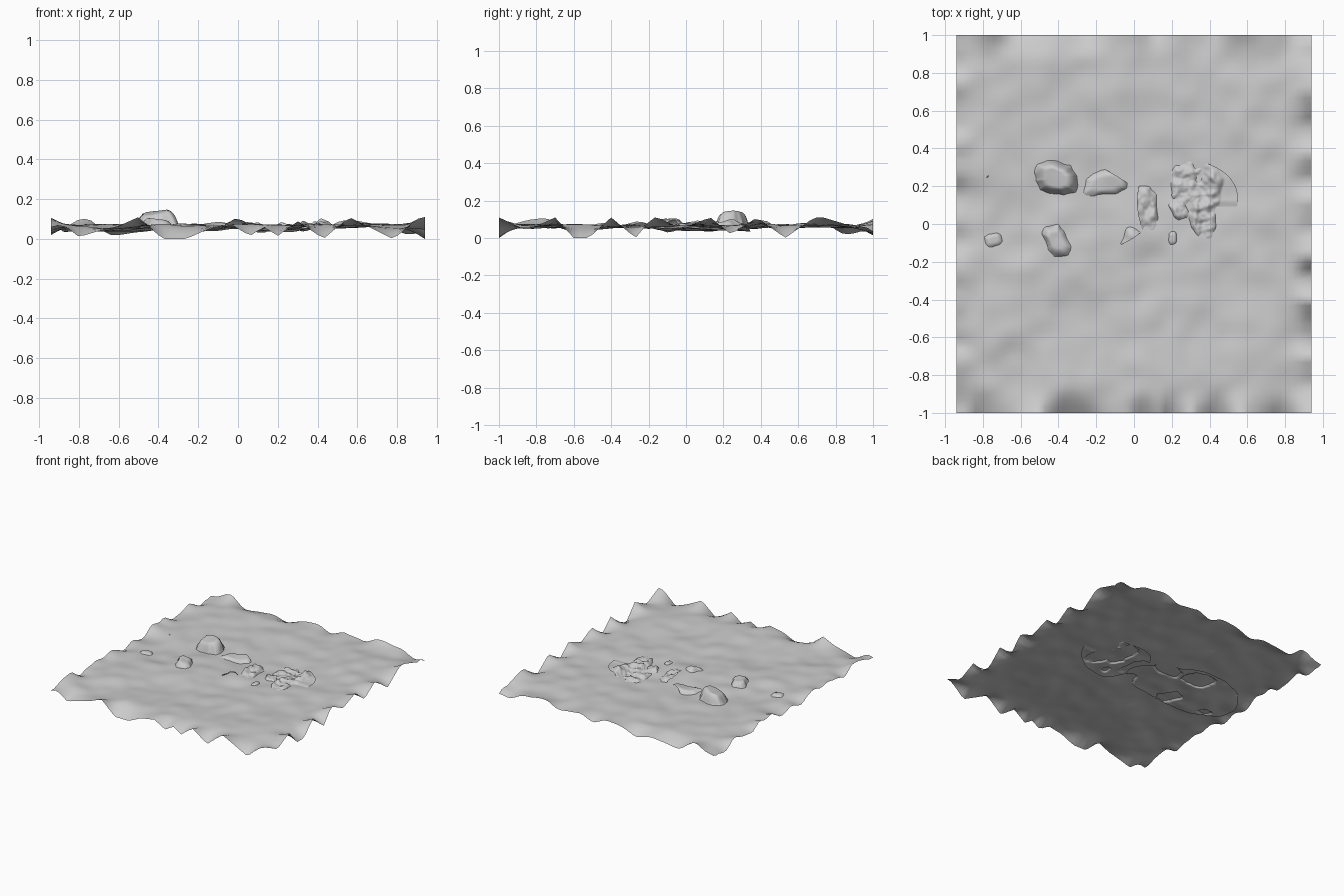
import bpy, bmesh, math
from mathutils import Vector, noise

if "Cube" in bpy.data.objects:
    bpy.data.objects.remove(bpy.data.objects["Cube"])

HX, HY = 0.94, 1.0

# Edge heights along the front and right borders (position, z)
FRONT = [(-.94, .11), (-.8, .01), (-.7, .04), (-.6, .065), (-.5, .11), (-.38, 0), (-.26, 0),
         (-.15, .05), (-.03, .07), (.06, .015), (.13, .06), (.2, .015), (.3, .09), (.43, 0),
         (.56, .11), (.68, .05), (.78, 0), (.94, .11)]
RIGHT = [(-1, .11), (-.85, .04), (-.7, .11), (-.6, 0), (-.52, 0), (-.4, .11), (-.27, 0),
         (-.17, .12), (-.03, .05), (.13, .11), (.24, .02), (.38, .11), (.53, 0), (.7, .12),
         (.9, .06), (1, .11)]


def interp(table, t):
    for (a, za), (b, zb) in zip(table, table[1:]):
        if t <= b:
            return za + (zb - za) * max(0, (t - a) / (b - a))
    return table[-1][1]


def n3(x, y, scale, seed=0.0):
    return noise.noise(Vector((x * scale + seed, y * scale - seed, seed * .37)))


def terrain(x, y):
    z = .062 + .018 * n3(x, y, 3.3, 4.2) + .012 * n3(x, y, 8, 9.1)
    # borders are rougher than the middle
    for d, t in ((y + HY, interp(FRONT, x)), (HX - x, interp(RIGHT, y)),
                 (HY - y, .06 + .075 * n3(x, 3.1, 7, 1.3)), (x + HX, .06 + .075 * n3(3.1, y, 7, 7.7))):
        w = max(0, 1 - d / .14) ** 1.6
        z += (t - z) * w
    return min(.11, max(0, z))


def finish(bm, name):
    me = bpy.data.meshes.new(name)
    bm.to_mesh(me)
    bm.free()
    for p in me.polygons:
        p.use_smooth = True
    ob = bpy.data.objects.new(name, me)
    bpy.context.collection.objects.link(ob)
    return ob


# Ground sheet
bm = bmesh.new()
bmesh.ops.create_grid(bm, x_segments=56, y_segments=60, size=1)
for v in bm.verts:
    x, y = v.co.x * HX, v.co.y * HY
    v.co = (x, y, terrain(x, y))
finish(bm, "ground")


def stone(x, y, s):
    """Height of a faceted or crumbly stone above its sheet, at x, y."""
    cx, cy, rx, ry, ang, h, tilt, crumb = s
    dx, dy = x - cx, y - cy
    c, sn = math.cos(ang), math.sin(ang)
    u, v = (dx * c + dy * sn) / rx, (dy * c - dx * sn) / ry
    # polygonal plan outline
    r = max(abs(u), abs(v), abs(u * .72 + v * .55), abs(u * .55 - v * .7))
    r *= 1 + .25 * n3(x, y, 13, cx * 7)
    if r >= 1.1:
        return 0
    side = min(1, (1.1 - r) / .6)
    side = side * (2 - side)
    top = h * (1 + tilt * u + .15 * v)
    if crumb:
        top *= .75 + crumb * n3(x, y, 20, 2.2) + .3 * crumb * n3(x, y, 42, 5.1)
    return max(0, top * side)


def stone_patch(name, cx, cy, rx, ry, tip, base, stones, rings, spokes):
    """Oval sheet, mostly buried, with stones raised out of it."""
    def point(x, y):
        return bm.verts.new((x, y, base(x, y) + max(stone(x, y, s) for s in stones)))

    bm = bmesh.new()
    loops = []
    for i in range(1, rings + 1):
        f = i / rings
        loop = []
        for k in range(spokes):
            a = math.tau * k / spokes
            w = f * (1 + .06 * f * math.sin(3 * a + cx * 9))
            p, q = rx * w * math.cos(a), ry * w * math.sin(a)
            loop.append(point(cx + p * math.cos(tip) - q * math.sin(tip),
                              cy + p * math.sin(tip) + q * math.cos(tip)))
        loops.append(loop)
    mid = point(cx, cy)
    for k in range(spokes):
        j = (k + 1) % spokes
        bm.faces.new((mid, loops[0][k], loops[0][j]))
        for a, b in zip(loops, loops[1:]):
            bm.faces.new((a[k], b[k], b[j], a[j]))
    return finish(bm, name)


# Left patch: separate boulders (x, y, rx, ry, angle, height, tilt, crumble)
stone_patch("boulder_patch", -.42, .08, .48, .27, 0,
            lambda x, y: terrain(x, y) - .012,
            [(-.415, .245, .108, .08, -.2, .088, .16, 0),
             (-.155, .215, .112, .066, .15, .036, .1, 0),
             (-.41, -.09, .058, .082, .3, .046, -.15, 0),
             (-.74, -.083, .044, .036, .2, .026, 0, 0),
             (-.01, -.10, .055, .072, -.5, .042, 0, .2),
             (-.78, .26, .014, .018, 0, .016, 0, 0)], 60, 160)


# Right patch: crumbled rubble, rim showing at the back right
def rubble_base(x, y):
    lift = max(0, min(1, (x - .36) / .06)) * max(0, min(1, (y - .06) / .06))
    return terrain(x, y) - .012 + .022 * lift


stone_patch("rubble_patch", .27, .10, .27, .25, .5, rubble_base,
            [(.055, .09, .072, .12, .1, .038, 0, .5),
             (.27, .20, .075, .12, .1, .034, -.1, .6),
             (.38, .20, .085, .12, -.2, .026, 0, .8),
             (.36, .04, .075, .11, .2, .036, 0, .7),
             (.24, .08, .045, .06, .4, .032, 0, .5),
             (.205, -.075, .022, .038, 0, .028, 0, .2)], 64, 160)
